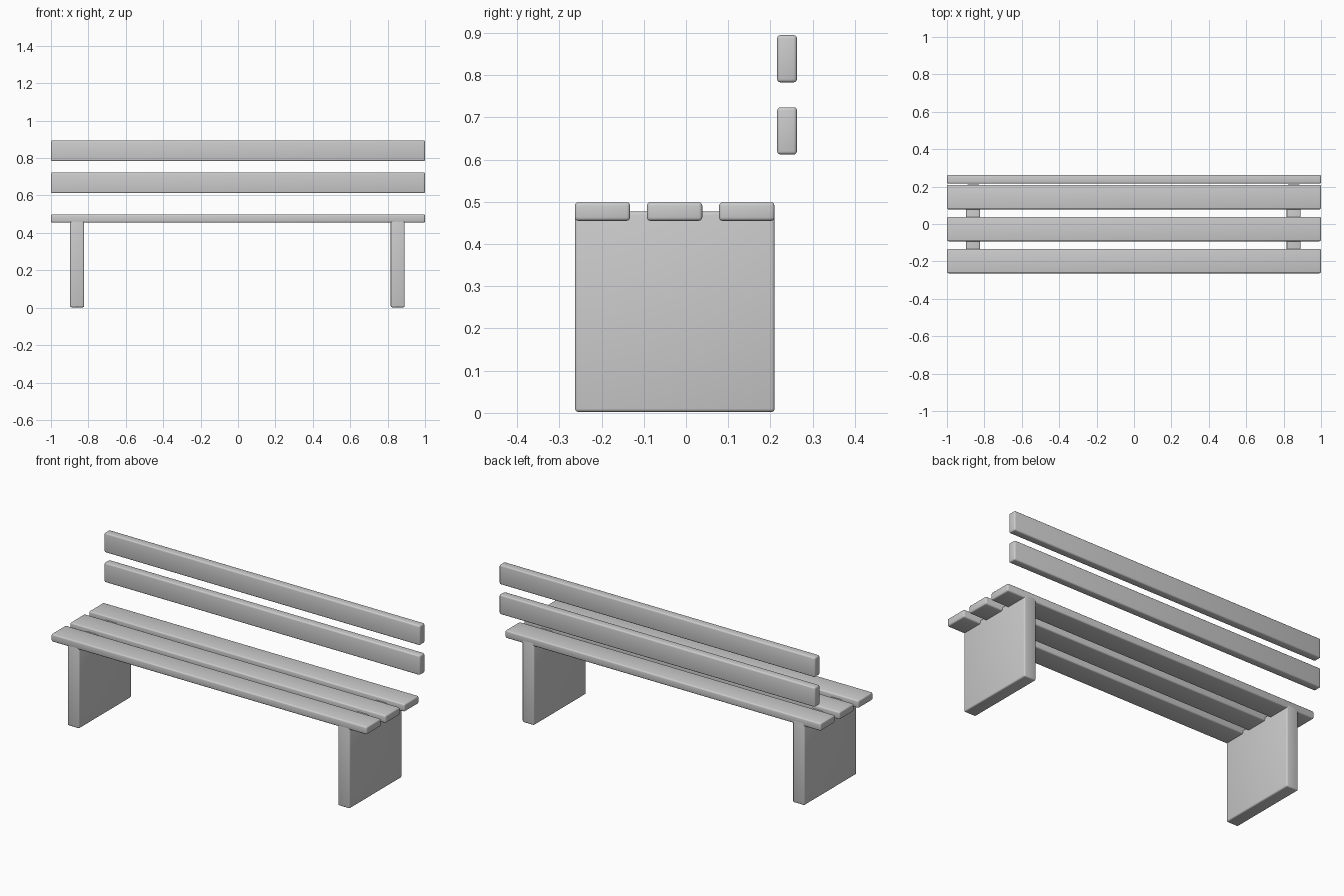
import bpy

if "Cube" in bpy.data.objects:
    bpy.data.objects.remove(bpy.data.objects["Cube"])


def board(name, x, y, z, bevel=0.008):
    """Rounded box spanning the (min, max) ranges x, y, z."""
    spans = (x, y, z)
    bpy.ops.mesh.primitive_cube_add(size=1, location=[(a + b) / 2 for a, b in spans])
    ob = bpy.context.object
    ob.name = name
    ob.scale = [b - a for a, b in spans]
    bpy.ops.object.transform_apply(location=False, rotation=False, scale=True)
    mod = ob.modifiers.new("rounded_edges", 'BEVEL')
    mod.width = bevel
    mod.segments = 3
    bpy.ops.object.modifier_apply(modifier=mod.name)
    bpy.ops.object.shade_smooth_by_angle()
    return ob


LENGTH = (-1.0, 1.0)

# Seat slats
for i, y in enumerate((-0.198, -0.027, 0.144)):
    board(f"seat_slat_{i + 1}", LENGTH, (y - 0.0655, y + 0.0655), (0.455, 0.499))

# Backrest slats
for i, z in enumerate((0.668, 0.839)):
    board(f"back_slat_{i + 1}", LENGTH, (0.216, 0.263), (z - 0.056, z + 0.056))

# Slab legs, their tops showing between the seat slats
for side, x in (("left", -0.860), ("right", 0.854)):
    board(f"{side}_leg", (x - 0.0375, x + 0.0375), (-0.263, 0.210), (0.002, 0.477))
